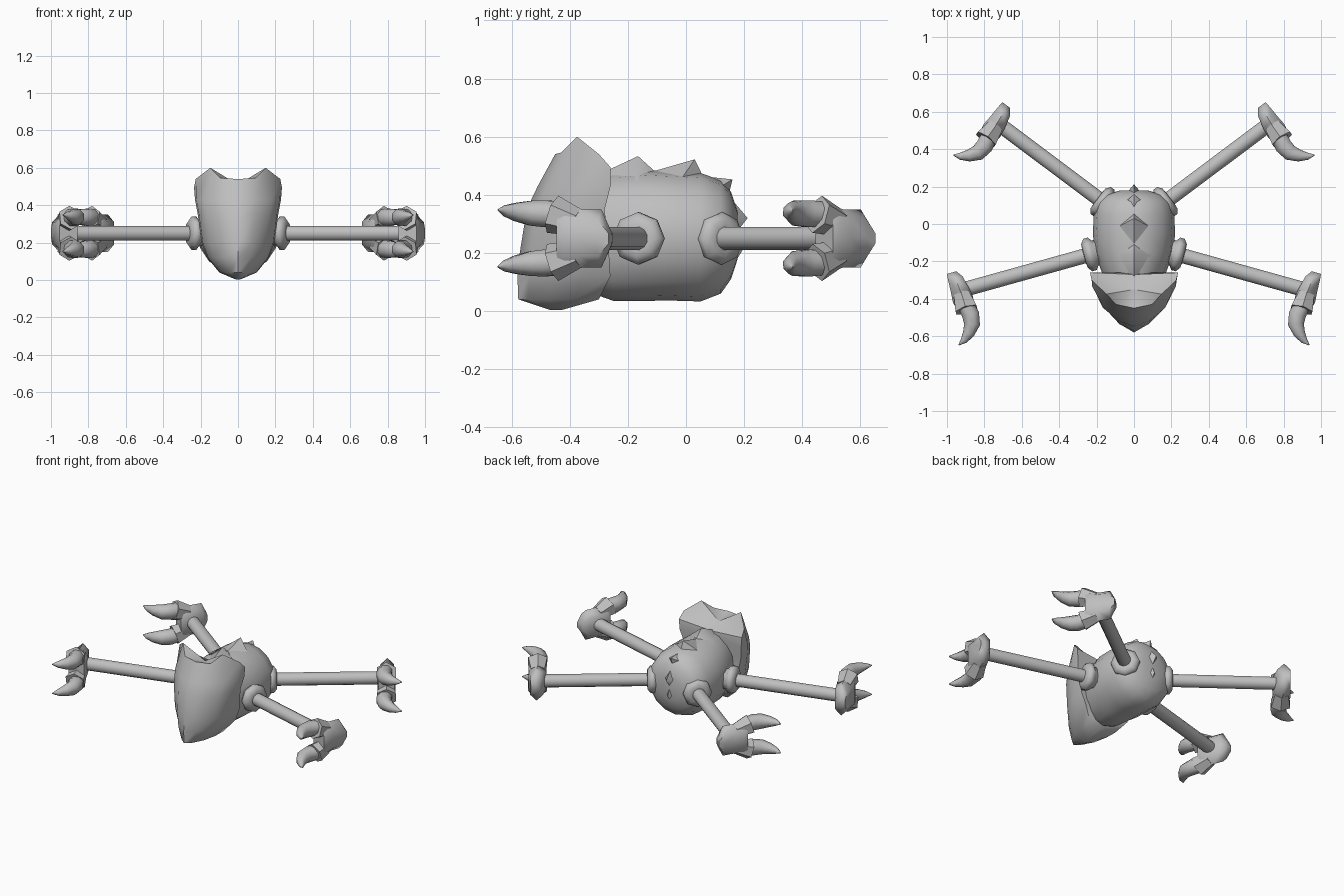
import bpy, bmesh, math
from mathutils import Vector

if "Cube" in bpy.data.objects:
    bpy.data.objects.remove(bpy.data.objects["Cube"])

grey = bpy.data.materials.new("stone grey")
grey.diffuse_color = (0.52, 0.52, 0.52, 1)
grey.use_nodes = True
grey.node_tree.nodes["Principled BSDF"].inputs["Base Color"].default_value = grey.diffuse_color


def finish(name, bm, angle=40):
    bmesh.ops.recalc_face_normals(bm, faces=bm.faces)
    me = bpy.data.meshes.new(name)
    bm.to_mesh(me)
    bm.free()
    ob = bpy.data.objects.new(name, me)
    bpy.context.collection.objects.link(ob)
    me.materials.append(grey)
    bpy.ops.object.select_all(action='DESELECT')
    ob.select_set(True)
    bpy.context.view_layer.objects.active = ob
    bpy.ops.object.shade_smooth_by_angle(angle=math.radians(angle))
    return ob


def loft(bm, rings, caps=(None, None)):
    """Skin a list of rings; each end is an n-gon or a fan to a given point."""
    vr = [[bm.verts.new(p) for p in r] for r in rings]
    n = len(vr[0])
    for a, b in zip(vr, vr[1:]):
        for i in range(n):
            j = (i + 1) % n
            bm.faces.new((a[i], a[j], b[j], b[i]))
    for r, c in zip((vr[0], vr[-1]), caps):
        if c is None:
            bm.faces.new(r)
        else:
            v = bm.verts.new(c)
            for i in range(n):
                bm.faces.new((r[i], r[(i + 1) % n], v))


def tube(bm, pts, radii, n=8, phase=0.5):
    """Round tube through points with changing radius."""
    pts = [Vector(p) for p in pts]
    rings = []
    for i, p in enumerate(pts):
        d = (pts[min(i + 1, len(pts) - 1)] - pts[max(i - 1, 0)]).normalized()
        a = d.cross(Vector((0, 0, 1))).normalized()
        b = a.cross(d)
        rings.append([p + radii[i] * (a * math.cos(t) + b * math.sin(t))
                      for t in (2 * math.pi * (k + phase) / n for k in range(n))])
    loft(bm, rings)


# Body: rounded barrel, sections (y, half width, bottom, top)
bm = bmesh.new()
rings = []
for y, w, lo, hi in [(-.32, .15, .06, .455), (-.25, .175, .035, .475), (-.15, .21, .035, .485),
                     (-.05, .22, .036, .48), (.05, .215, .033, .475), (.12, .197, .06, .45),
                     (.155, .155, .11, .41), (.178, .08, .18, .34)]:
    ring = []
    for k in range(16):
        t = 2 * math.pi * k / 16
        ring.append((w * math.cos(t), y, (lo + hi) / 2 + (hi - lo) / 2 * math.sin(t)))
    rings.append(ring)
loft(bm, rings)
finish("body", bm, 60)

# Overlapping back plates: front foot, tip, rear foot in (y, z), half width
bm = bmesh.new()
for f, t, r, w in [((-.30, .47), (-.165, .533), (-.09, .465), .14),
                   ((-.15, .47), (.03, .522), (.065, .45), .14),
                   ((.0, .47), (.16, .453), (.14, .37), .13),
                   ((.11, .44), (.212, .32), (.165, .26), .1),
                   ((.15, .32), (.195, .21), (.12, .09), .1)]:
    m = Vector(((f[0] + r[0]) / 2, (f[1] + r[1]) / 2)).lerp(Vector((-.05, .25)), .22)
    vs = [bm.verts.new(p) for p in [(0, *f), (w, *m), (0, *r), (-w, *m)]]
    tip = bm.verts.new((0, *t))
    bm.faces.new(vs)
    for i in range(4):
        bm.faces.new((vs[i], vs[(i + 1) % 4], tip))
finish("back_plates", bm, 60)

# Head: shield shaped shell with a two-horned rim


def head_ring(half, back):
    return half + [back] + [(-x, y, z) for x, y, z in half[:0:-1]]


bm = bmesh.new()
rings = []
for z, nose, w, yb in [(.003, -.465, .012, -.43), (.04, -.577, .10, -.30), (.12, -.58, .165, -.26),
                       (.2, -.572, .195, -.265), (.35, -.548, .215, -.28), (.43, -.51, .23, -.26)]:
    half = [(w * fx, nose + (yb - nose) * fy, z)
            for fx, fy in [(0, 0), (.4, .12), (.78, .38), (.97, .7), (1, 1)]]
    rings.append(head_ring(half, (0, yb, z)))
rim = [(0, -.45, .54), (.095, -.43, .545), (.148, -.375, .6), (.226, -.30, .54), (.235, -.26, .495)]
rings.append(head_ring(rim, (0, -.27, .475)))
loft(bm, rings, (None, (0, -.35, .51)))
finish("head", bm, 55)


# Limbs: local u runs along the leg, v along the foot
LIMBS = {"front": ((.19, -.15), (.922, -.354)), "back": ((.13, .09), (.725, .536))}
for limb, (a, o) in LIMBS.items():
    u = (Vector(o) - Vector(a)).normalized()
    v = Vector((u.y, -u.x))
    length = (Vector(o) - Vector(a)).length
    for side, s in (("right", 1), ("left", -1)):
        def at(pu, pv, z):
            p = Vector(o) + u * pu + v * pv
            return (s * p.x, p.y, z)
        name = f"{limb}_{side}_"

        # Socket collar on the body
        bm = bmesh.new()
        tube(bm, [at(-length + d, 0, .25) for d in (-.02, .02, .035, .06, .078, .08)],
             [.065, .07, .09, .09, .065, .043], phase=0)
        finish(name + "socket", bm, 60)

        # Leg rod
        bm = bmesh.new()
        tube(bm, [at(-length, 0, .25), at(0, 0, .25)], [.041, .041], 12)
        finish(name + "leg", bm)

        # Palm: octagonal sections (v, half height, inner u, outer u)
        bm = bmesh.new()
        rings = []
        for pv, hz, u0, u1 in [(-.105, .03, .0, .052), (-.07, .1, -.025, .055),
                               (0, .10, -.042, .058), (.05, .115, -.05, .062),
                               (.08, .11, -.045, .055)]:
            m = (u0 + u1) / 2
            rings.append([at(x, pv, .25 + z) for x, z in
                          [(u0, -hz * .6), (m, -hz), (u1, -hz * .6), (u1, 0),
                           (u1, hz * .6), (m, hz), (u0, hz * .6), (u0, 0)]])
        loft(bm, rings)
        # Flared cuffs round the claw roots
        for k in (-1, 1):
            tube(bm, [at(.005, .02, .25 + k * .055), at(.003, .108, .25 + k * .083)],
                 [.048, .067], 6)
        finish(name + "palm", bm, 55)

        # Two curved claws
        bm = bmesh.new()
        for k in (-1, 1):
            path = [(0, .08, .083), (-.012, .14, .085), (-.005, .19, .087),
                    (.025, .232, .091), (.06, .262, .095), (.092, .278, .098)]
            tube(bm, [at(x, y, .25 + k * z) for x, y, z in path],
                 [.046, .05, .046, .034, .02, .003])
        finish(name + "claws", bm, 50)
